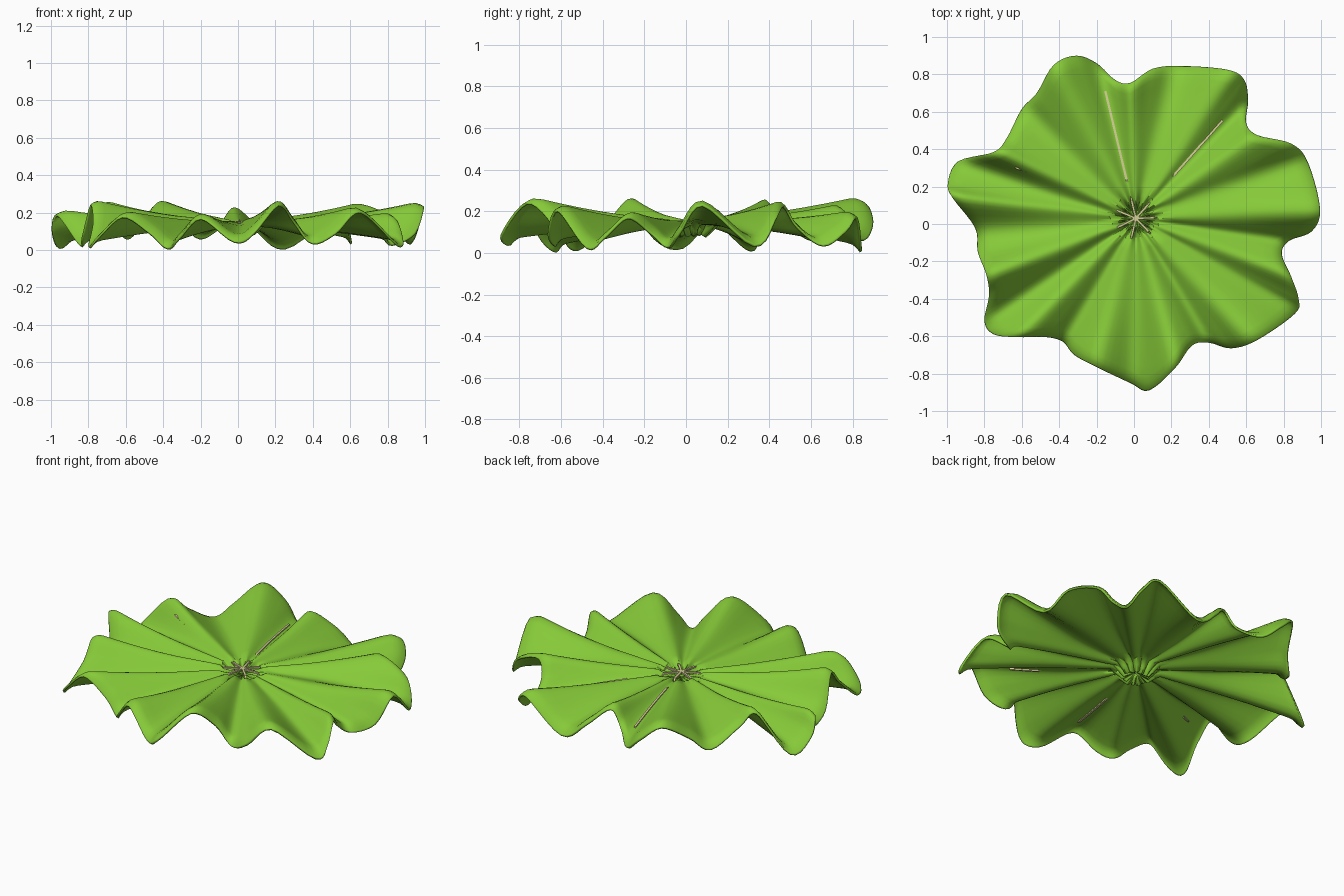
import bpy, bmesh, math
from mathutils import Vector
from mathutils.bvhtree import BVHTree

if "Cube" in bpy.data.objects:
    bpy.data.objects.remove(bpy.data.objects["Cube"])


def material(name, rgb):
    m = bpy.data.materials.new(name)
    m.diffuse_color = (*rgb, 1)
    m.use_nodes = True
    m.node_tree.nodes["Principled BSDF"].inputs["Base Color"].default_value = m.diffuse_color
    return m


leaf_green = material("leaf green", (0.24, 0.59, 0.04))
rib_cream = material("rib cream", (0.66, 0.62, 0.30))
CENTRE = Vector((0.01, 0.03, 0.15))

# Ruffled rim: crests and valleys, clockwise from the back
RIM = [(-.31, .90, .17), (-.20, .86, .07), (-.10, .77, .13), (-.02, .755, .23),
       (.10, .83, .12), (.25, .845, .01), (.50, .825, .19), (.59, .77, .12),
       (.61, .66, .04), (.60, .54, .14), (.66, .475, .25), (.84, .43, .18),
       (.93, .33, .04), (.995, .08, .26), (.95, -.04, .10), (.83, -.09, .03),
       (.79, -.16, .10), (.84, -.28, .19), (.88, -.40, .08), (.86, -.48, .03),
       (.66, -.62, .23), (.52, -.665, .10), (.40, -.635, .04), (.31, -.65, .16),
       (.22, -.77, .27), (.08, -.89, .10), (-.02, -.85, .05), (-.20, -.765, .19),
       (-.32, -.70, .07), (-.38, -.63, .01), (-.47, -.605, .10), (-.62, -.605, .20),
       (-.75, -.59, .08), (-.80, -.52, .02), (-.775, -.38, .16), (-.79, -.27, .27),
       (-.835, -.15, .08), (-.85, -.02, .03), (-.97, .14, .21), (-.995, .22, .10),
       (-.94, .335, .02), (-.75, .385, .26), (-.68, .46, .18), (-.60, .615, .07),
       (-.52, .70, .16), (-.43, .85, .27)]


def smooth_loop(points, steps):
    """Closed Catmull-Rom curve through the points."""
    p, out = [Vector(q) for q in points], []
    n = len(p)
    for i in range(n):
        a, b, c, d = p[i - 1], p[i], p[(i + 1) % n], p[(i + 2) % n]
        for s in range(steps):
            t = s / steps
            out.append(0.5 * (2 * b + (c - a) * t + (2 * a - 5 * b + 4 * c - d) * t * t
                              + (3 * b - a - 3 * c + d) * t ** 3))
    return out


def blurred(loop, width):
    """Running average around a closed loop."""
    n = len(loop)
    return [sum((loop[(i + k) % n] for k in range(-width, width + 1)), Vector())
            / (2 * width + 1) for i in range(n)]


def add_object(name, bm, mat):
    me = bpy.data.meshes.new(name)
    bm.to_mesh(me)
    bm.free()
    me.materials.append(mat)
    ob = bpy.data.objects.new(name, me)
    bpy.context.collection.objects.link(ob)
    bpy.ops.object.select_all(action='DESELECT')
    ob.select_set(True)
    bpy.context.view_layer.objects.active = ob
    return ob


# Leaf: soft radial folds that sharpen at the rim, a crinkled heart, a down-curled edge
rim = smooth_loop(RIM, 5)
for p in rim:
    p.z = .035 + .89 * p.z
soft = blurred(blurred(rim, 3), 3)
n = len(rim)
rings = [.02, .05, .08, .11, .15, .22, .32, .44, .56, .68, .78, .86, .92, .955, .98, .993, 1]
bm = bmesh.new()
grid = []
for t in rings:
    row = []
    sharp = max(0, (t - .45) / .55)
    for p, q in zip(rim, soft):
        target = q.lerp(p, sharp)
        v = CENTRE.lerp(target, t)
        ang = math.atan2(target.y - CENTRE.y, target.x - CENTRE.x)
        crinkle = max(0, 1 - abs(t - .08) / .07)
        v.z -= .026 * crinkle * (1 + math.sin(15 * ang)) + .025 * max(0, 1 - t / .14)
        v.z -= .035 * max(0, (t - .93) / .07) ** 2
        row.append(bm.verts.new(v))
    grid.append(row)
for inner, outer in zip(grid, grid[1:]):
    for i in range(n):
        j = (i + 1) % n
        bm.faces.new((inner[i], inner[j], outer[j], outer[i]))
surface = BVHTree.FromBMesh(bm)
leaf = add_object("leaf", bm, leaf_green)
solid = leaf.modifiers.new("thickness", 'SOLIDIFY')
solid.thickness = .012
solid.offset = -1
bpy.ops.object.shade_smooth_by_angle(angle=math.radians(50))

# Ribs: thin spokes bare at the heart, sunk in the leaf, surfacing above or below it
# (angle, radius where it surfaces, height against the leaf there)
RIBS = [(48.5, .30, .002), (103.5, .20, .002), (157, .67, 0), (206, .64, -.015),
        (257, .36, -.016), (314, .53, -.016), (2, 1, 0)]
HEART = .10
bm = bmesh.new()
for angle, surfacing, lift in RIBS:
    a = math.radians(angle)
    out, side = Vector((math.cos(a), math.sin(a), 0)), Vector((-math.sin(a), math.cos(a), 0))
    previous = None
    for k in range(37):
        r = .70 * k / 36
        c = CENTRE + out * r
        half = .006
        if r > HEART:
            hit = surface.ray_cast(Vector((c.x, c.y, 2)), Vector((0, 0, -1)))[0]
            bare = r >= surfacing
            c.z = hit.z + (lift if bare else -.007)
            half = .006 if bare else .003
        ring = [bm.verts.new(c + side * (half * x) + Vector((0, 0, half * .8 * z)))
                for x, z in ((-1, -1), (1, -1), (1, 1), (-1, 1))]
        if previous:
            for i in range(4):
                j = (i + 1) % 4
                bm.faces.new((previous[i], previous[j], ring[j], ring[i]))
        else:
            bm.faces.new(ring[::-1])
        previous = ring
    bm.faces.new(previous)
bmesh.ops.recalc_face_normals(bm, faces=bm.faces)
add_object("ribs", bm, rib_cream)
